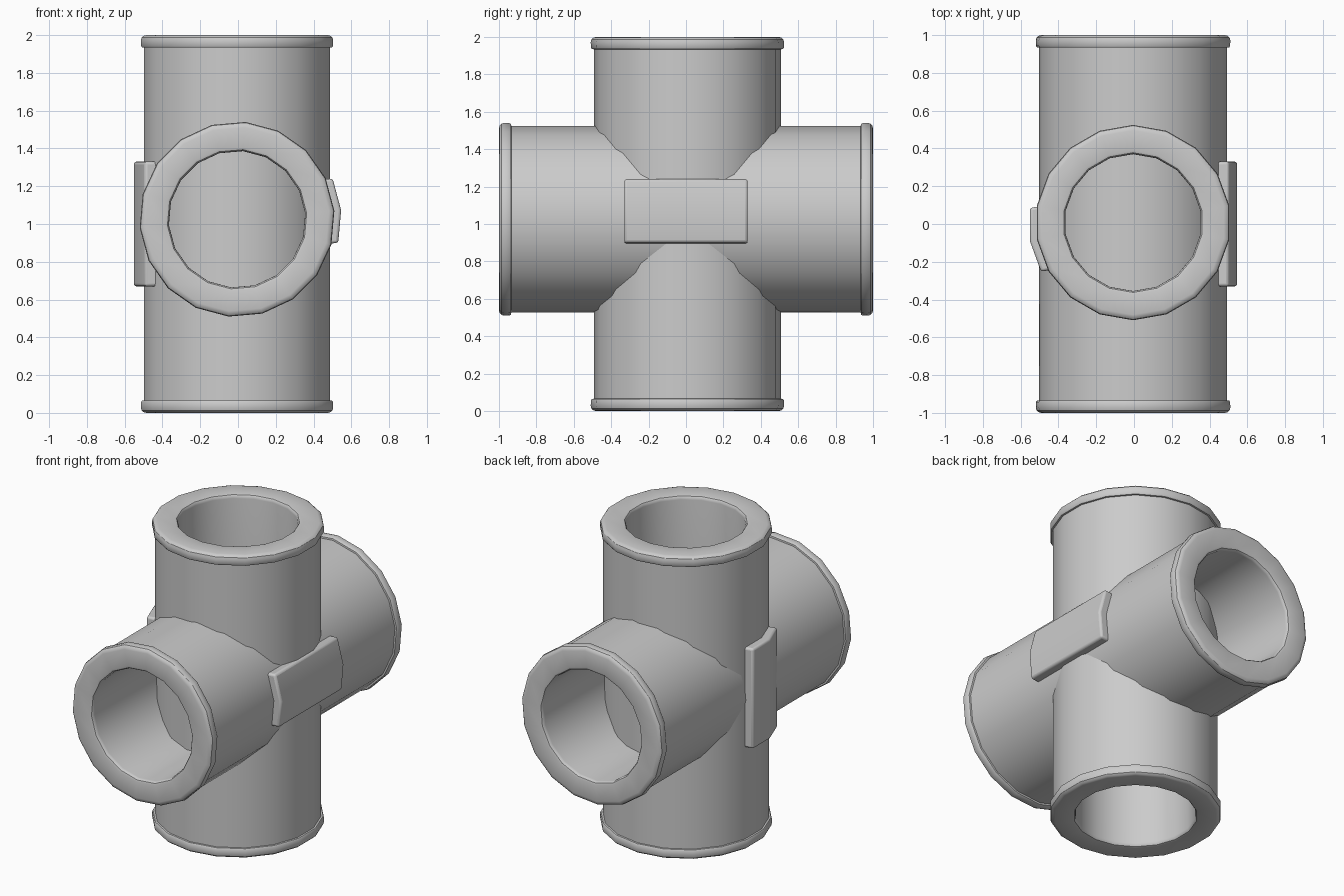
import bpy, bmesh, math
from mathutils import Vector

if "Cube" in bpy.data.objects:
    bpy.data.objects.remove(bpy.data.objects["Cube"])

SIDES = 18
STEP = math.tau / SIDES

# half of the pipe wall section (radius, height): rim outside, end face, bore
HALF = [(0.5, 0.934), (0.511, 0.935), (0.516, 0.943), (0.517, 0.972),
        (0.513, 0.987), (0.503, 0.996), (0.488, 1.0), (0.382, 1.0),
        (0.37, 0.996), (0.364, 0.988), (0.362, 0.975)]
PROFILE = HALF + [(r, -h) for r, h in reversed(HALF)]


def finish(name, bm, loc, rot):
    bmesh.ops.recalc_face_normals(bm, faces=bm.faces[:])
    mesh = bpy.data.meshes.new(name)
    bm.to_mesh(mesh)
    bm.free()
    ob = bpy.data.objects.new(name, mesh)
    bpy.context.collection.objects.link(ob)
    ob.location, ob.rotation_euler = loc, rot
    return ob


def smooth(ob):
    bpy.ops.object.select_all(action='DESELECT')
    ob.select_set(True)
    bpy.context.view_layer.objects.active = ob
    bpy.ops.object.shade_smooth_by_angle(angle=math.radians(32))


def pipe(name, start, loc, rot):
    bm = bmesh.new()
    rings = []
    for i in range(SIDES):
        a = start + i * STEP
        rings.append([bm.verts.new((r * math.cos(a), r * math.sin(a), h))
                      for r, h in PROFILE])
    n = len(PROFILE)
    for i in range(SIDES):
        p, q = rings[i], rings[(i + 1) % SIDES]
        for j in range(n):
            k = (j + 1) % n
            bm.faces.new((p[j], q[j], q[k], p[k]))
    smooth(finish(name, bm, loc, rot))


def plate(name, mid, height, loc, rot):
    # two pipe facets pushed straight out along the middle direction
    bm = bmesh.new()
    out = Vector((math.cos(mid), math.sin(mid), 0))
    arc = [Vector((0.5 * math.cos(mid + d * STEP), 0.5 * math.sin(mid + d * STEP), 0))
           for d in (-1, 0, 1)]
    outline = [p - out * 0.03 for p in arc] + [p + out * height for p in reversed(arc)]
    ends = [[bm.verts.new((p.x, p.y, z)) for p in outline] for z in (-0.33, 0.33)]
    lo, hi = ends
    for e in ends:
        bm.faces.new((e[0], e[1], e[4], e[5]))
        bm.faces.new((e[1], e[2], e[3], e[4]))
    for i in range(6):
        j = (i + 1) % 6
        bm.faces.new((lo[i], lo[j], hi[j], hi[i]))
    ob = finish(name, bm, loc, rot)
    bev = ob.modifiers.new("rounded_edges", 'BEVEL')
    bev.width, bev.segments = 0.014, 3
    bev.limit_method, bev.angle_limit = 'ANGLE', math.radians(40)
    smooth(ob)


UPRIGHT = ((-0.005, 0.0075, 1.0), (0, 0, 0))
LEVEL = ((-0.005, 0.0, 1.025), (math.pi / 2, 0, 0))

# two crossing pipes, each with its own raised plate
pipe("vertical_pipe", math.radians(90), *UPRIGHT)
pipe("horizontal_pipe", math.radians(5), *LEVEL)
plate("left_plate", math.radians(190), 0.055, *UPRIGHT)
plate("right_plate", math.radians(5), 0.053, *LEVEL)
